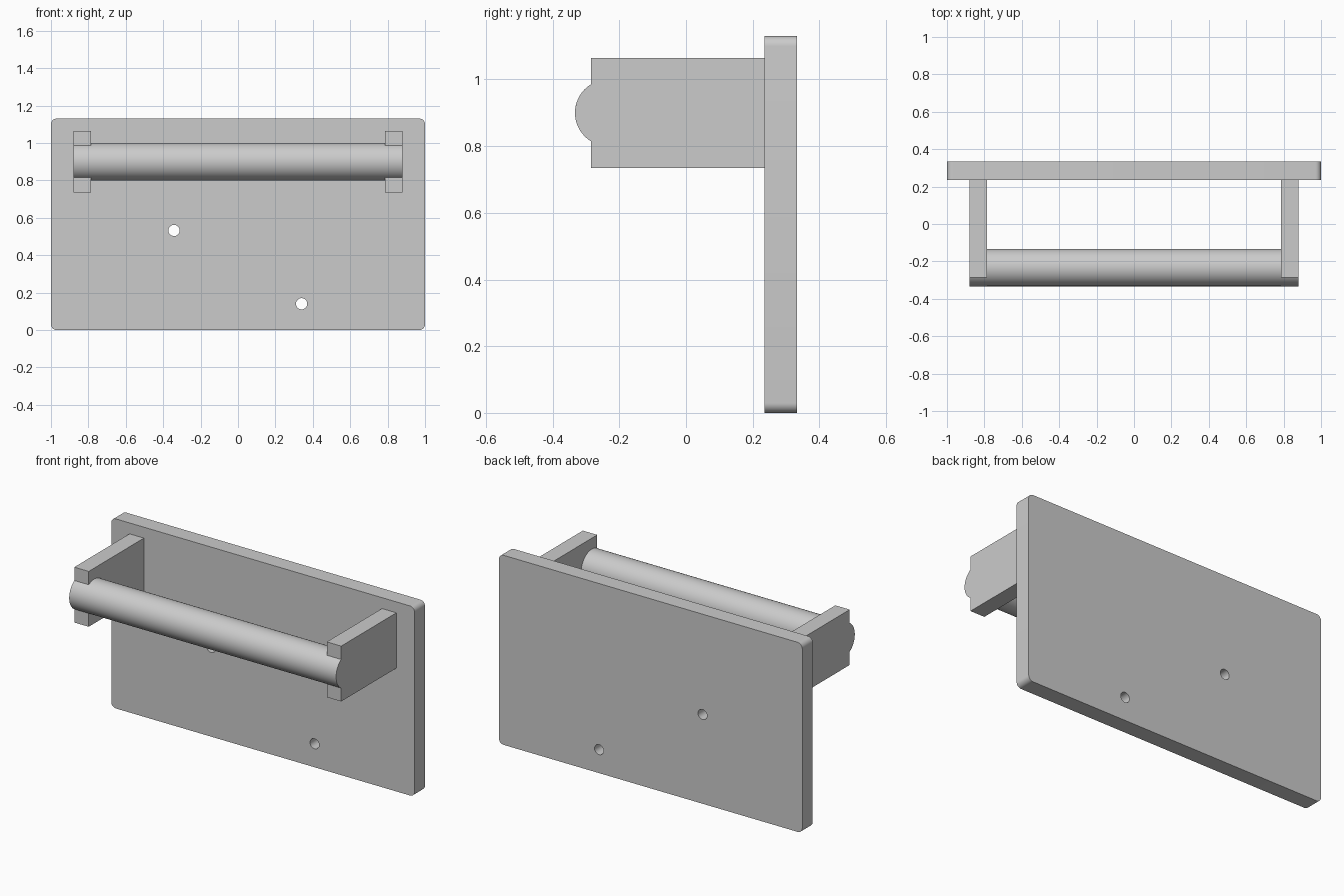
import bpy, bmesh
from math import pi, cos, sin, acos
from mathutils import Vector

if "Cube" in bpy.data.objects:
    bpy.data.objects.remove(bpy.data.objects["Cube"])


def arc(cx, cy, r, a0, a1, n):
    return [(cx + r * cos(a0 + (a1 - a0) * i / n), cy + r * sin(a0 + (a1 - a0) * i / n))
            for i in range(n + 1)]


def circle(cx, cy, r, n):
    return arc(cx, cy, r, 0, 2 * pi, n)[:-1]


def extrude(name, loops, to3d, shift):
    """Fill an outline (first loop) with holes (other loops) and extrude it."""
    bm = bmesh.new()
    edges = []
    for loop in loops:
        vs = [bm.verts.new(to3d(*p)) for p in loop]
        edges += [bm.edges.new((vs[i - 1], vs[i])) for i in range(len(vs))]
    bmesh.ops.triangle_fill(bm, edges=edges, use_beauty=True)
    ext = bmesh.ops.extrude_face_region(bm, geom=bm.faces[:])
    moved = [g for g in ext["geom"] if isinstance(g, bmesh.types.BMVert)]
    bmesh.ops.translate(bm, verts=moved, vec=Vector(shift))
    bmesh.ops.recalc_face_normals(bm, faces=bm.faces[:])
    me = bpy.data.meshes.new(name)
    bm.to_mesh(me)
    bm.free()
    ob = bpy.data.objects.new(name, me)
    bpy.context.collection.objects.link(ob)
    bpy.ops.object.select_all(action='DESELECT')
    ob.select_set(True)
    bpy.context.view_layer.objects.active = ob
    bpy.ops.object.shade_smooth_by_angle(angle=pi / 6)
    return ob


# Dimensions
TOP, BACK, PLATE_Y = 1.13, 0.333, 0.235
ROD_Y, ROD_Z, ROD_R = -0.233, 0.90, 0.10
ARM_IN, ARM_OUT, ARM_FRONT = 0.785, 0.88, -0.285
ARM_LOW, ARM_HIGH = 0.735, 1.065

# Back plate with rounded corners and two screw holes
R = 0.03
outline = []
for k, (cx, cz) in enumerate([(1 - R, TOP - R), (-1 + R, TOP - R), (-1 + R, R), (1 - R, R)]):
    outline += arc(cx, cz, R, k * pi / 2, (k + 1) * pi / 2, 8)
holes = [circle(-0.342, 0.532, 0.03, 32), circle(0.34, 0.14, 0.03, 32)]
extrude("back_plate", [outline] + holes,
        lambda x, z: (x, PLATE_Y, z), (0, BACK - PLATE_Y, 0))

# Side arms, whose front edge swells around the rod end
half = acos((ROD_Y - ARM_FRONT) / ROD_R)
profile = [(PLATE_Y, ARM_LOW), (PLATE_Y, ARM_HIGH), (ARM_FRONT, ARM_HIGH)]
profile += arc(ROD_Y, ROD_Z, ROD_R, pi - half, pi + half, 24)
profile += [(ARM_FRONT, ARM_LOW)]
for side, name in ((-1, "left_arm"), (1, "right_arm")):
    extrude(name, [profile], lambda y, z: (side * ARM_IN, y, z),
            (side * (ARM_OUT - ARM_IN), 0, 0))

# Round rod between the arms
extrude("rod", [circle(ROD_Y, ROD_Z, ROD_R, 64)],
        lambda y, z: (-ARM_IN, y, z), (2 * ARM_IN, 0, 0))
